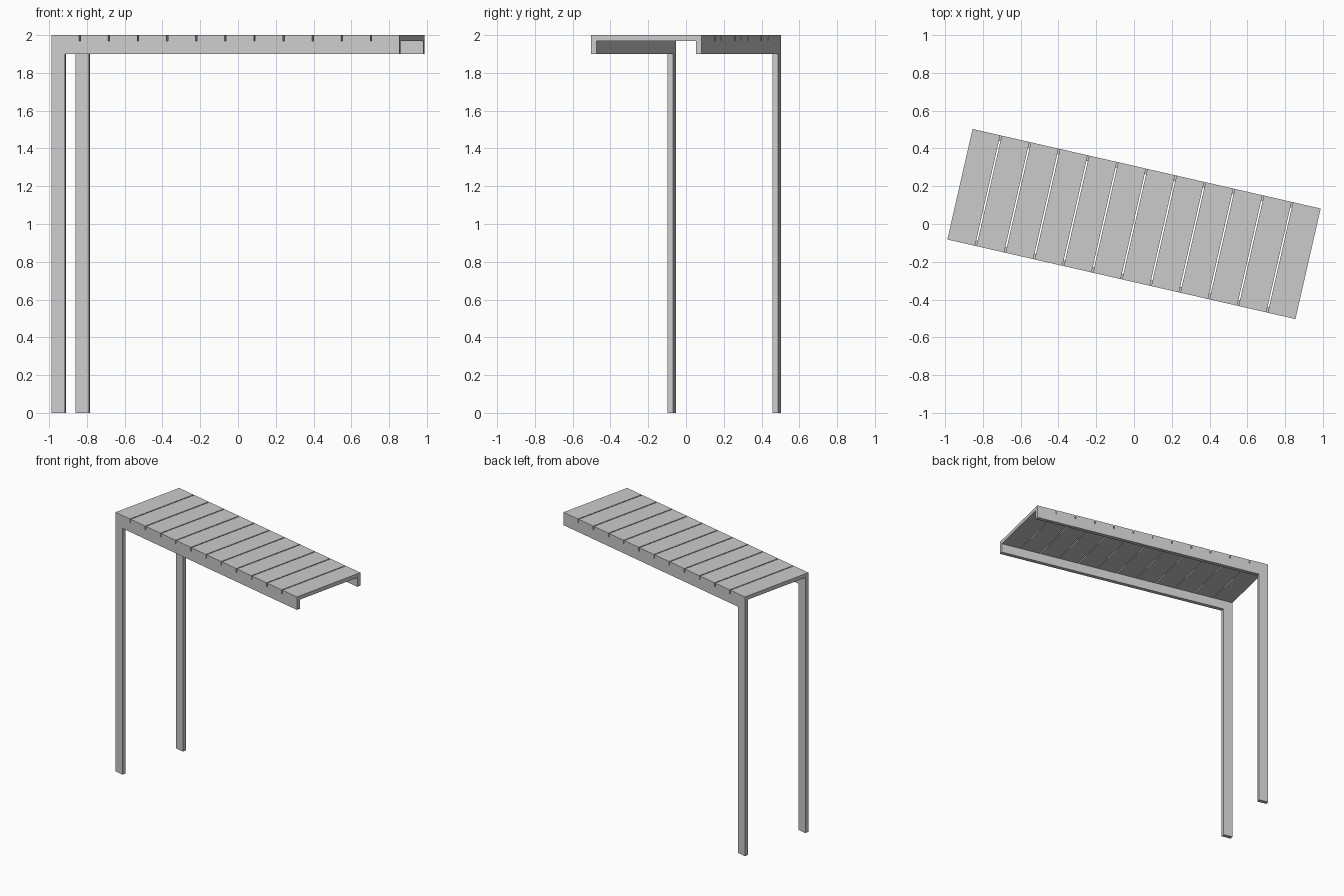
import bpy, bmesh, math
from mathutils import Matrix

if "Cube" in bpy.data.objects:
    bpy.data.objects.remove(bpy.data.objects["Cube"])

L, W, H = 1.89, 0.60, 2.0          # table length, width, height
PLANK_T, RAIL_T = 0.03, 0.03       # plank and rail thickness
RAIL_Z, LEG_W = 1.90, 0.073        # rail underside, leg width
GAP, COUNT = 0.008, 12
TURN = Matrix.Rotation(math.radians(-12.87), 4, 'Z')


def prism(name, pts, d0, d1, upright):
    """Extrude a profile: along v (upright, points are u,z) or along z (points are u,v)."""
    bm = bmesh.new()
    place = (lambda a, b, d: (a, d, b)) if upright else (lambda a, b, d: (a, b, d))
    face = bm.faces.new([bm.verts.new(place(a, b, d0)) for a, b in pts])
    ext = bmesh.ops.extrude_face_region(bm, geom=[face])
    for v in ext["geom"]:
        if isinstance(v, bmesh.types.BMVert):
            v.co[1 if upright else 2] = d1
    bmesh.ops.recalc_face_normals(bm, faces=bm.faces[:])
    mesh = bpy.data.meshes.new(name)
    bm.to_mesh(mesh)
    bm.free()
    ob = bpy.data.objects.new(name, mesh)
    ob.matrix_world = TURN
    bpy.context.collection.objects.link(ob)
    return ob


# L-shaped side frames: one leg and one long rail each
a, b, top = -L / 2, L / 2, H - PLANK_T
frame = [(a, 0), (a + LEG_W, 0), (a + LEG_W, RAIL_Z), (b, RAIL_Z), (b, top), (a, top)]
prism("front_leg_and_rail", frame, -W / 2, -W / 2 + RAIL_T, True)
prism("back_leg_and_rail", frame, W / 2 - RAIL_T, W / 2, True)

# Top planks with narrow open gaps
pitch = (L + GAP) / COUNT
for i in range(COUNT):
    u0 = a + i * pitch
    u1 = u0 + pitch - GAP
    prism(f"top_plank_{i + 1}", [(u0, -W / 2), (u1, -W / 2), (u1, W / 2), (u0, W / 2)],
          top, H, False)
